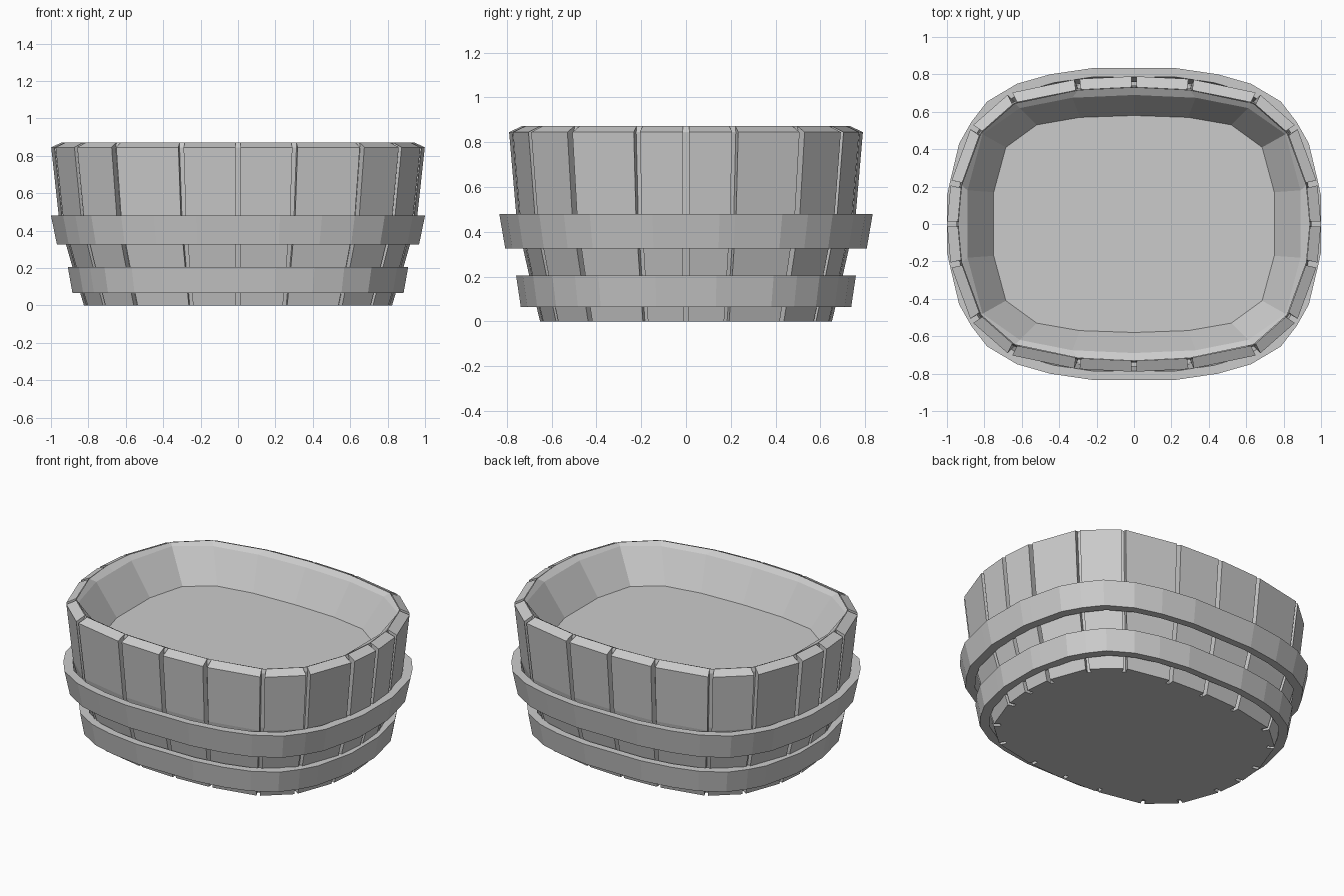
import bpy, bmesh
from mathutils import Vector

if "Cube" in bpy.data.objects:
    bpy.data.objects.remove(bpy.data.objects["Cube"])


def full_ring(quarter):
    """Mirror a first-quadrant outline (from +x towards +y) into a closed loop."""
    left = [(-x, y) for x, y in reversed(quarter) if x > 0]
    top = quarter + left
    return [Vector(p) for p in top + [(x, -y) for x, y in reversed(top) if y > 0]]


def loft(name, rings, cap_start=False, cap_end=False, closed=False):
    """Skin a list of equal-length 3D rings with quads."""
    bm = bmesh.new()
    loops = [[bm.verts.new(p) for p in ring] for ring in rings]
    n = len(loops[0])
    pairs = list(zip(loops, loops[1:]))
    if closed:
        pairs.append((loops[-1], loops[0]))
    for a, b in pairs:
        for i in range(n):
            j = (i + 1) % n
            bm.faces.new((a[i], a[j], b[j], b[i]))
    if cap_start:
        bm.faces.new(loops[0][::-1])
    if cap_end:
        bm.faces.new(loops[-1])
    if closed:
        bmesh.ops.recalc_face_normals(bm, faces=bm.faces[:])
    mesh = bpy.data.meshes.new(name)
    bm.to_mesh(mesh)
    bm.free()
    ob = bpy.data.objects.new(name, mesh)
    bpy.context.collection.objects.link(ob)
    return ob


def at(ring, z, s=1.0):
    return [(p.x * s, p.y * s, z) for p in ring]


# Groove positions around the tub at the rim
grooves = full_ring([(1.0, 0), (.98, .22), (.87, .52), (.665, .70), (.305, .775), (0, .79)])
HALF, DEPTH, LIP = .014, .05, .058

# Notched outline: every groove contributes two stave edges and two notch corners
outline, lip, lip_mid = [], [], []
for i, p in enumerate(grooves):
    back = (grooves[i - 1] - p).normalized()
    ahead = (grooves[(i + 1) % len(grooves)] - p).normalized()
    t = (ahead - back).normalized()
    inward = Vector((-t.y, t.x))
    a, b = p + back * HALF, p + ahead * HALF
    outline += [a, a + inward * DEPTH, b + inward * DEPTH, b]
    la, lb = a + inward * LIP, b + inward * LIP
    lip += [la, la, lb, lb]
    lip_mid.append((la + lb) / 2)

# Staves, flaring upward with a sloped top
levels = [(0, .825), (.2, .885), (.33, .922), (.48, .96), (.845, 1.0)]
body = [at(outline, z, s) for z, s in levels]
# notch floors rise straight to the lip
staves = loft("staves", body + [at(lip, .872)], cap_start=True)
bm = bmesh.new()
bm.from_mesh(staves.data)
bmesh.ops.remove_doubles(bm, verts=bm.verts[:], dist=.0005)
bm.to_mesh(staves.data)
bm.free()

# Inner basin: bevelled rim, sloping wall and floor
rim = full_ring([(.89, 0), (.89, .18), (.81, .48), (.61, .62), (.33, .675), (0, .69)])
floor = full_ring([(.75, 0), (.75, .17), (.685, .41), (.52, .53), (.29, .57), (0, .58)])
loft("basin", [at(lip_mid, .872), at(rim, .85), at(floor, .65)], cap_end=True)

# Two hoops around the staves
hoop = full_ring([(1.0, .15), (.985, .22), (.935, .43), (.87, .545), (.785, .655),
                  (.625, .75), (.45, .80), (.225, .833)])
for name, z0, z1, s0, s1 in (("upper_hoop", .325, .48, .968, 1.0),
                             ("lower_hoop", .065, .205, .885, .91)):
    loft(name, [at(hoop, z0, s0), at(hoop, z1, s1),
                at(hoop, z1, s1 - .055), at(hoop, z0, s0 - .055)], closed=True)
